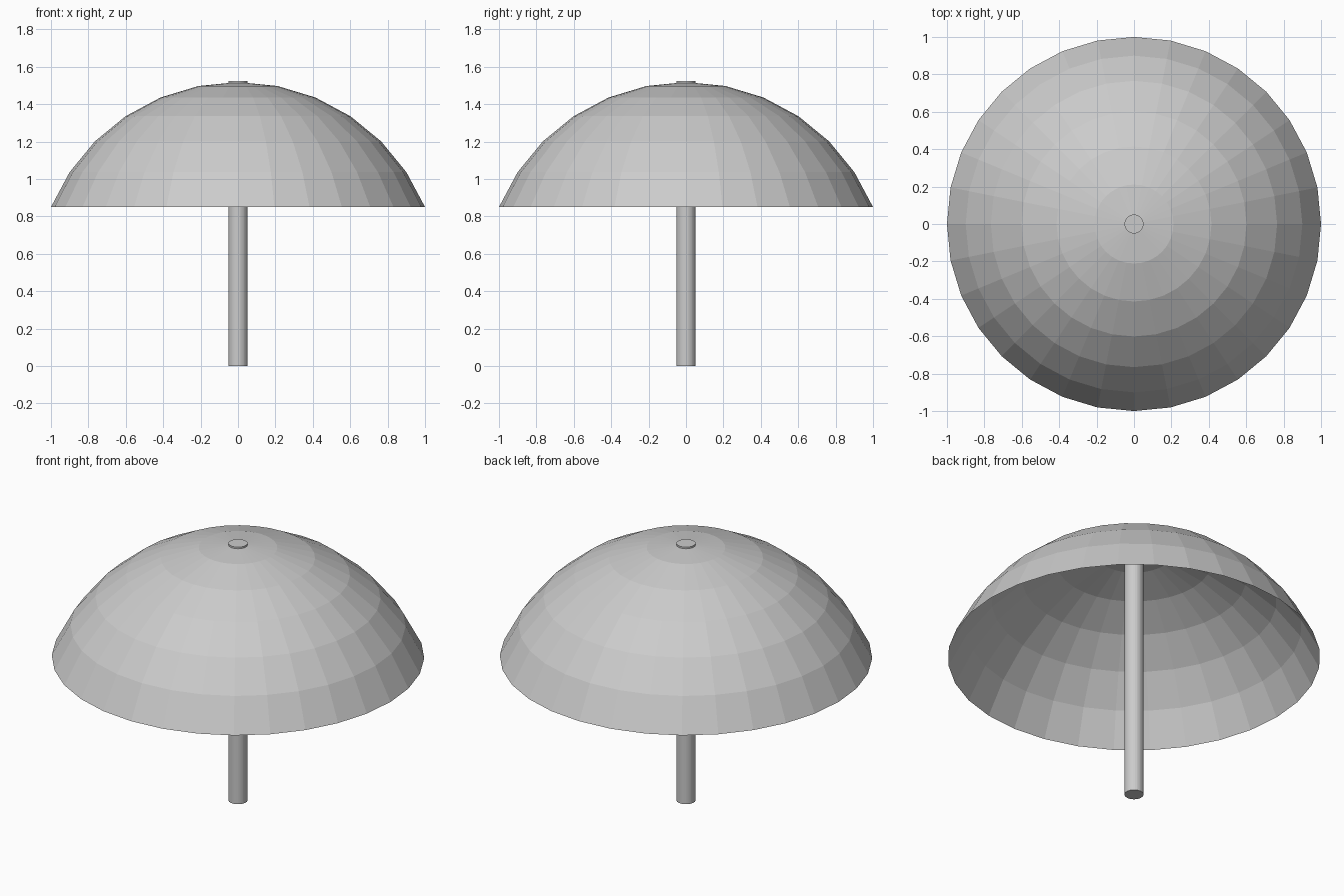
import bpy, bmesh, math

if "Cube" in bpy.data.objects:
    bpy.data.objects.remove(bpy.data.objects["Cube"])

grey = bpy.data.materials.new("light_grey")
grey.diffuse_color = (0.6, 0.6, 0.6, 1)
grey.use_nodes = True
grey.node_tree.nodes["Principled BSDF"].inputs["Base Color"].default_value = grey.diffuse_color

SEGMENTS = 32
RADIUS = 1.0824          # sphere the canopy is cut from
RIM_Z = 0.85
STEP = math.pi / 16      # angle between canopy rings
RINGS = 6
CENTRE_Z = RIM_Z - RADIUS * math.cos(RINGS * STEP)


def add_object(name, bm):
    mesh = bpy.data.meshes.new(name)
    bm.to_mesh(mesh)
    bm.free()
    mesh.materials.append(grey)
    obj = bpy.data.objects.new(name, mesh)
    bpy.context.collection.objects.link(obj)
    return obj


# Canopy: thin open cap of a faceted sphere
bm = bmesh.new()
bmesh.ops.create_uvsphere(bm, u_segments=SEGMENTS, v_segments=16, radius=RADIUS)
cut = RADIUS * math.cos((RINGS + 0.5) * STEP)
bmesh.ops.delete(bm, geom=[v for v in bm.verts if v.co.z < cut], context='VERTS')
bmesh.ops.translate(bm, verts=bm.verts, vec=(0, 0, CENTRE_Z))
add_object("canopy", bm)

# Pole: runs from the ground to just above the canopy
POLE_TOP = 1.523
bm = bmesh.new()
bmesh.ops.create_cone(bm, cap_ends=True, segments=SEGMENTS, radius1=0.051,
                      radius2=0.051, depth=POLE_TOP)
bmesh.ops.translate(bm, verts=bm.verts, vec=(0, 0, POLE_TOP / 2))
add_object("pole", bm)
